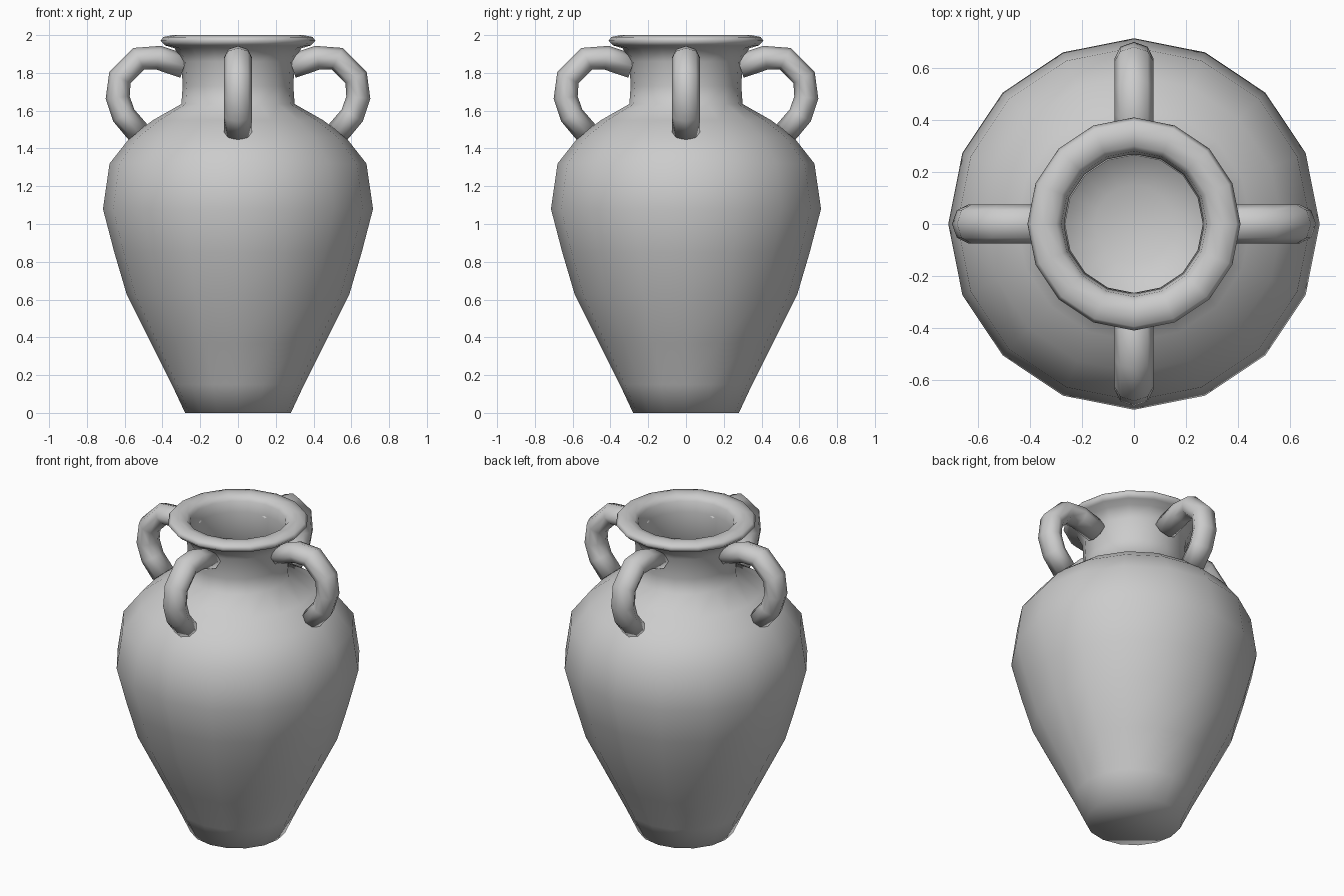
import bpy, bmesh
from math import cos, sin, pi
from mathutils import Vector, Matrix

cube = bpy.data.objects.get("Cube")
if cube:
    bpy.data.objects.remove(cube, do_unlink=True)

# One plain clay colour
clay = bpy.data.materials.new("grey_clay")
clay.use_nodes = True
colour = (0.6, 0.6, 0.6, 1)
clay.diffuse_color = colour
bsdf = next(n for n in clay.node_tree.nodes if n.type == 'BSDF_PRINCIPLED')
bsdf.inputs["Base Color"].default_value = colour


def finish(name, bm):
    bmesh.ops.recalc_face_normals(bm, faces=bm.faces[:])
    for face in bm.faces:
        face.smooth = True
    mesh = bpy.data.meshes.new(name)
    bm.to_mesh(mesh)
    bm.free()
    mesh.materials.append(clay)
    obj = bpy.data.objects.new(name, mesh)
    bpy.context.collection.objects.link(obj)
    return obj


def skin(name, rings):
    """Join equal rings of points into a tube with closed ends."""
    bm = bmesh.new()
    loops = [[bm.verts.new(p) for p in ring] for ring in rings]
    n = len(loops[0])
    for a, b in zip(loops, loops[1:]):
        for i in range(n):
            j = (i + 1) % n
            bm.faces.new((a[i], a[j], b[j], b[i]))
    bm.faces.new(loops[0][::-1])
    bm.faces.new(loops[-1])
    return finish(name, bm)


# Jar: outer wall from foot to lip, then back down the hollow inside
SIDES = 16
outer = [(0.28, 0), (0.35, 0.15), (0.46, 0.37), (0.59, 0.63), (0.655, 0.85),
         (0.715, 1.08), (0.68, 1.32), (0.57, 1.46), (0.45, 1.55),
         (0.30, 1.635), (0.293, 1.73), (0.30, 1.86), (0.335, 1.93)]
lip = [(0.385, 1.945), (0.41, 1.97), (0.395, 1.99), (0.345, 2.0),
       (0.30, 1.99), (0.28, 1.965)]
inner = [(0.27, 1.9), (0.265, 1.65), (0.43, 1.51), (0.54, 1.43), (0.64, 1.31),
         (0.675, 1.08), (0.615, 0.85), (0.55, 0.63), (0.42, 0.37),
         (0.31, 0.16), (0.15, 0.08)]
skin("jar_body", [[(r * cos(2 * pi * i / SIDES), r * sin(2 * pi * i / SIDES), z)
                   for i in range(SIDES)] for r, z in outer + lip + inner])

# Handles: a flattened octagonal section swept from neck to shoulder
path = [Vector((x, 0, z)) for x, z in
        [(0.285, 1.835), (0.42, 1.88), (0.525, 1.875), (0.625, 1.775),
         (0.637, 1.67), (0.605, 1.575), (0.53, 1.487)]]
rings = []
for k, p in enumerate(path):
    along = (path[min(k + 1, len(path) - 1)] - path[max(k - 1, 0)]).normalized()
    across = Vector((-along.z, 0, along.x))
    rings.append([p + across * 0.064 * cos(i * pi / 4)
                  + Vector((0, 0.075 * sin(i * pi / 4), 0)) for i in range(8)])

for k, side in enumerate(("left", "back", "right", "front")):
    turn = Matrix.Rotation(k * pi / 2, 3, 'Z')
    skin(side + "_handle", [[turn @ p for p in ring] for ring in rings])
